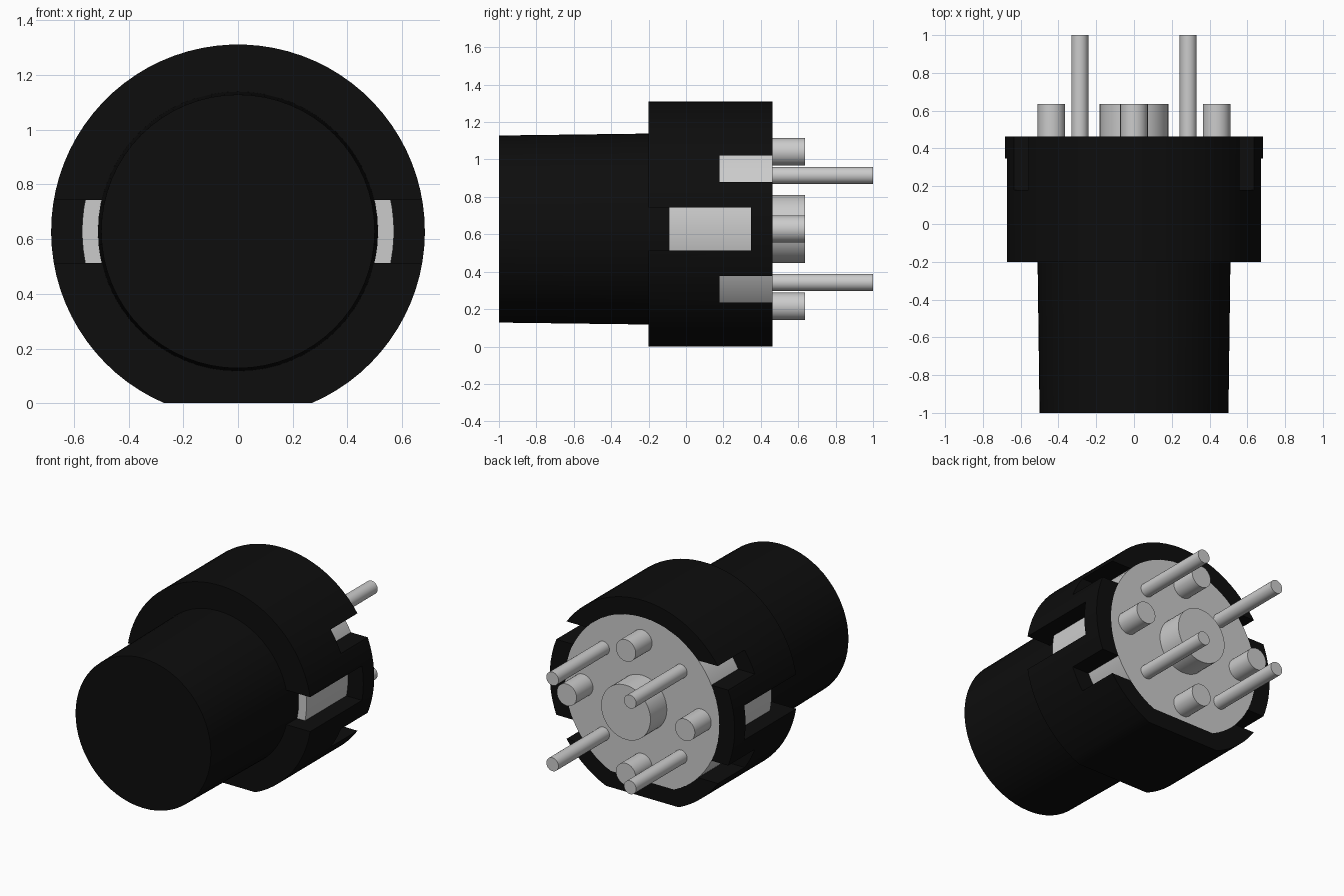
import bpy, bmesh, math

cube = bpy.data.objects.get("Cube")
if cube:
    bpy.data.objects.remove(cube, do_unlink=True)

CZ = 0.628          # height of the main axis
BACK = 0.462        # rear face of the housing


def material(name, value):
    m = bpy.data.materials.new(name)
    m.use_nodes = True
    m.diffuse_color = (value, value, value, 1)
    m.node_tree.nodes["Principled BSDF"].inputs["Base Color"].default_value = (value, value, value, 1)
    return m


BLACK = material("black plastic", 0.004)
GREY = material("light grey", 0.6)


def finish(name, bm, mat):
    bmesh.ops.recalc_face_normals(bm, faces=bm.faces[:])
    me = bpy.data.meshes.new(name)
    bm.to_mesh(me)
    bm.free()
    me.materials.append(mat)
    ob = bpy.data.objects.new(name, me)
    bpy.context.collection.objects.link(ob)
    return ob


def select(ob):
    bpy.ops.object.select_all(action='DESELECT')
    ob.select_set(True)
    bpy.context.view_layer.objects.active = ob


def smooth(ob):
    select(ob)
    bpy.ops.object.shade_smooth_by_angle(angle=math.radians(30))


def rod(name, r, y0, y1, mat, x=0, z=CZ, flat=None, r_end=None, n=64):
    """Cylinder along y; flat cuts the underside at that distance below its axis."""
    gap = math.acos(flat / r) if flat else 0
    start, sweep = -math.pi / 2 + gap, 2 * math.pi - 2 * gap
    steps = n - 1 if flat else n
    bm = bmesh.new()
    loops = []
    for y, rad in ((y0, r), (y1, r_end or r)):
        angles = [start + sweep * i / steps for i in range(n)]
        loops.append([bm.verts.new((x + rad * math.cos(a), y, z + rad * math.sin(a))) for a in angles])
    a, b = loops
    bm.faces.new(a)
    bm.faces.new(b)
    for i in range(n):
        j = (i + 1) % n
        bm.faces.new((a[i], a[j], b[j], b[i]))
    return finish(name, bm, mat)


def box(name, x0, x1, y0, y1, z0, z1):
    bm = bmesh.new()
    bmesh.ops.create_cube(bm, size=1)
    for v in bm.verts:
        v.co = (x1 if v.co.x > 0 else x0, y1 if v.co.y > 0 else y0, z1 if v.co.z > 0 else z0)
    return finish(name, bm, BLACK)


def cut(target, cutter):
    mod = target.modifiers.new("cut", 'BOOLEAN')
    mod.operation = 'DIFFERENCE'
    mod.solver = 'EXACT'
    mod.object = cutter
    select(target)
    bpy.ops.object.modifier_apply(modifier=mod.name)
    bpy.data.objects.remove(cutter, do_unlink=True)


# Housing: flat-bottomed drum, hollow at the rear
housing = rod("housing", 0.683, -0.2, BACK, BLACK, flat=CZ, n=72)
cut(housing, rod("bore_cutter", 0.569, -0.09, 0.7, BLACK, flat=0.519))

for s in (-1, 1):
    near, far = sorted((s * 0.48, s * 0.9))
    # Side slot, open to the front
    cut(housing, box("slot_cutter", near, far, -0.4, 0.347, CZ - 0.115, CZ + 0.115))
    # Two rear notches on each side
    near, far = sorted((s * 0.3, s * 0.9))
    for t in (-1, 1):
        lo, hi = sorted((CZ + t * 0.252, CZ + t * 0.392))
        cut(housing, box("notch_cutter", near, far, 0.18, 0.7, lo, hi))
smooth(housing)

# Push button, slightly tapered to the front
smooth(rod("button", 0.5, -1, -0.08, BLACK, r_end=0.512))

# Base plug filling the housing, with its centre boss
smooth(rod("base_plug", 0.57, -0.09, BACK, GREY, flat=0.52))
smooth(rod("centre_boss", 0.182, BACK - 0.02, 0.635, GREY, n=48))

# Locating pegs around the boss
for name, x, dz in (("top", 0, 0.413), ("bottom", 0, -0.413), ("left", 0.437, 0), ("right", -0.437, 0)):
    smooth(rod(name + "_peg", 0.073, BACK - 0.02, 0.635, GREY, x, CZ + dz, n=32))

# Four contact pins
for side, x in (("left", 0.283), ("right", -0.29)):
    x = math.copysign(0.287, x)
    for level, dz in (("upper", 0.287), ("lower", -0.285)):
        smooth(rod(f"{level}_{side}_pin", 0.045, BACK - 0.02, 1.0, GREY, x, CZ + dz, n=24))
